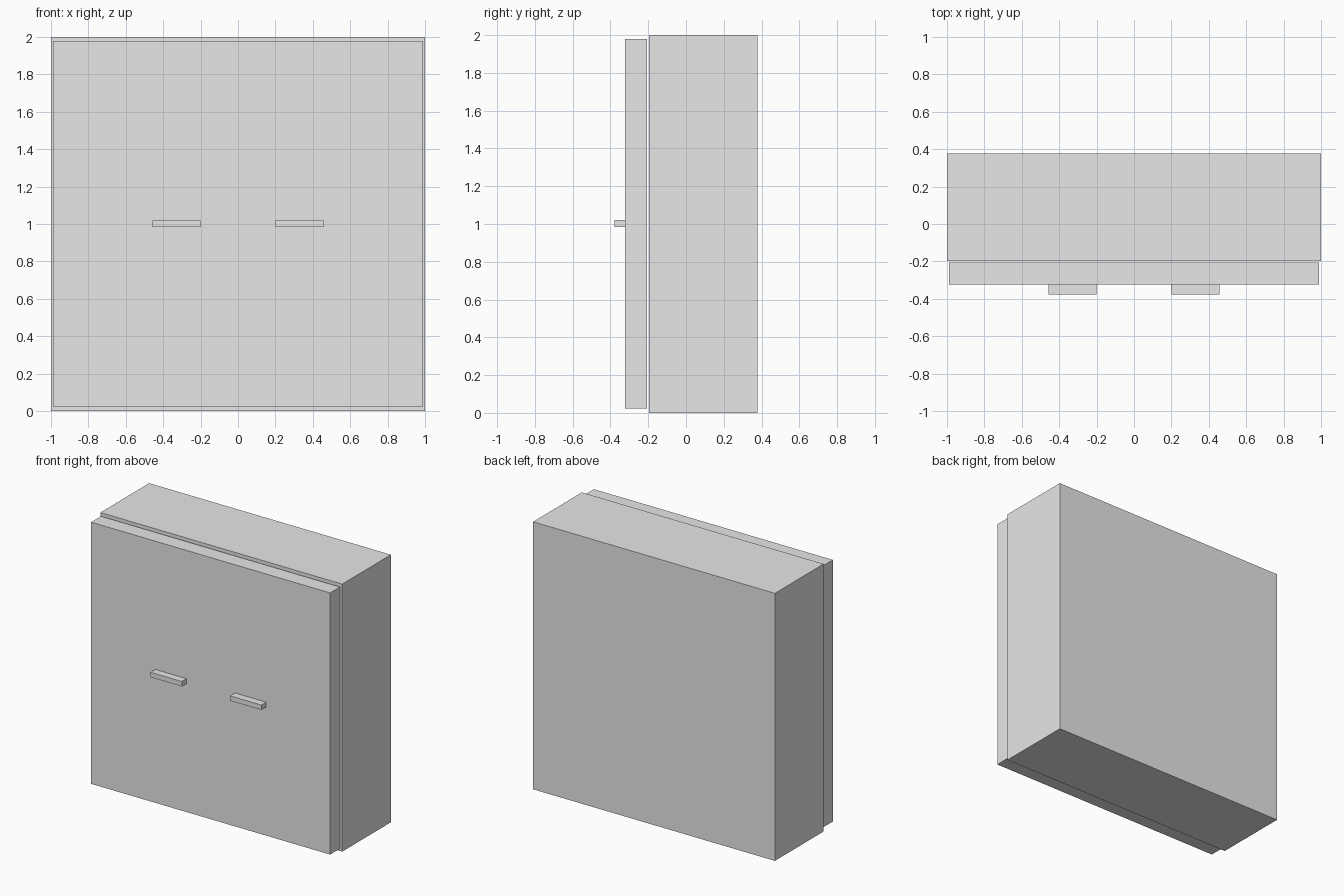
import bpy

cube = bpy.data.objects.get("Cube")
if cube:
    bpy.data.objects.remove(cube, do_unlink=True)

# Single plain grey finish
GREY = (0.8, 0.8, 0.8, 1.0)
grey = bpy.data.materials.new("plain_grey")
grey.use_nodes = True
grey.diffuse_color = GREY
shader = next(n for n in grey.node_tree.nodes if n.type == 'BSDF_PRINCIPLED')
shader.inputs["Base Color"].default_value = GREY


def box(name, low, high):
    """Add an axis-aligned box spanning two opposite corners."""
    centre = [(a + b) / 2 for a, b in zip(low, high)]
    bpy.ops.mesh.primitive_cube_add(size=1, location=centre)
    obj = bpy.context.object
    obj.name = obj.data.name = name
    obj.scale = [b - a for a, b in zip(low, high)]
    bpy.ops.object.transform_apply(location=False, rotation=False, scale=True)
    obj.data.materials.append(grey)
    return obj


# Cabinet body
box("cabinet_body", (-1, -0.197, 0), (1, 0.378, 2))

# Front panel, slightly smaller and set off from the body by a thin gap
box("front_panel", (-0.988, -0.323, 0.023), (0.988, -0.207, 1.979))

# Pair of horizontal bar handles
for side, sign in (("left", 1), ("right", -1)):
    x0, x1 = sorted((sign * 0.20, sign * 0.458))
    box(side + "_handle", (x0, -0.378, 0.983), (x1, -0.323, 1.02))
